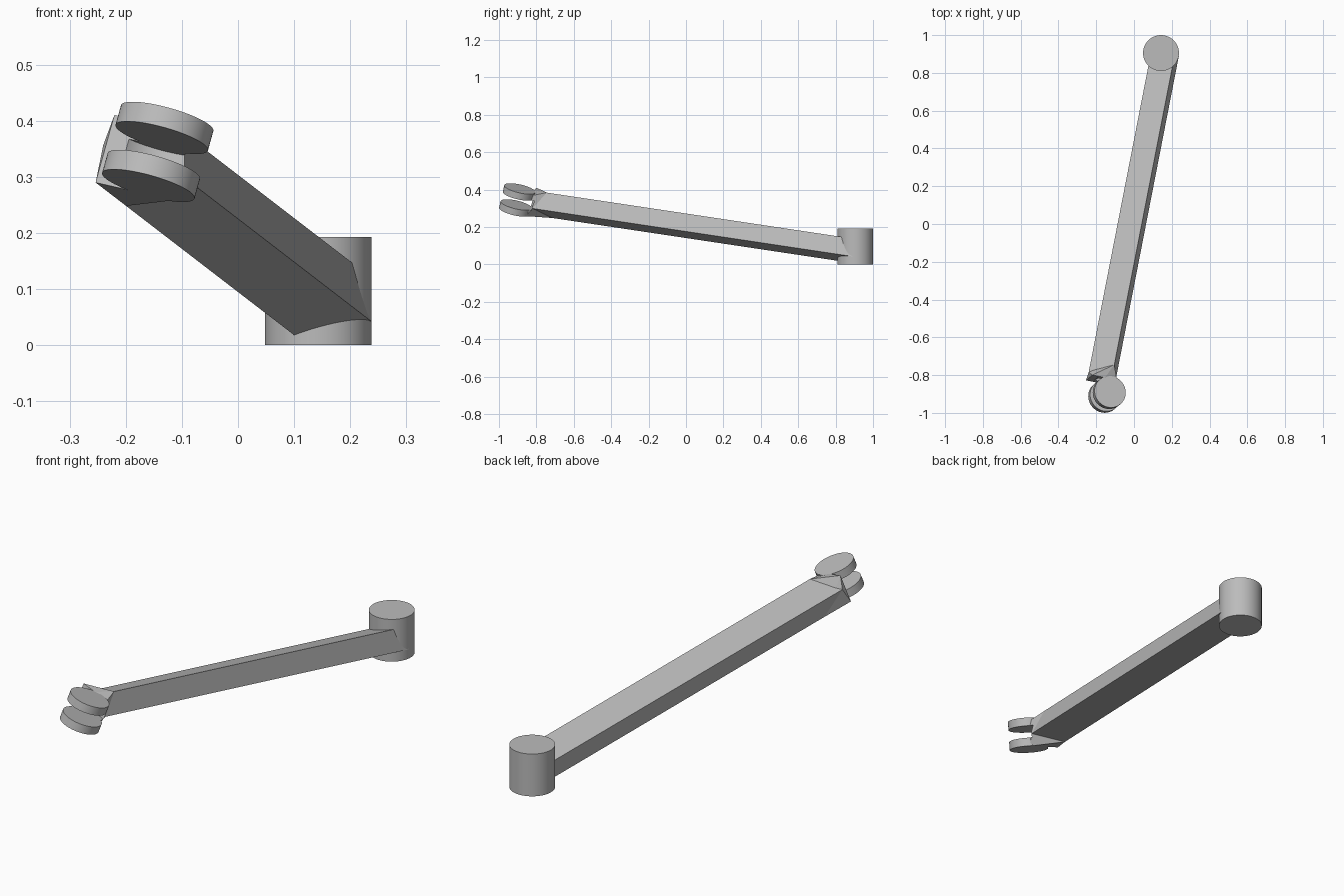
import bpy, bmesh, math
from mathutils import Vector

cube = bpy.data.objects.get("Cube")
if cube:
    bpy.data.objects.remove(cube)

grey = bpy.data.materials.new("plain grey")
grey.use_nodes = True
grey.diffuse_color = (0.5, 0.5, 0.5, 1)
grey.node_tree.nodes["Principled BSDF"].inputs["Base Color"].default_value = (0.5, 0.5, 0.5, 1)


def finish(name, bm):
    bmesh.ops.recalc_face_normals(bm, faces=bm.faces)
    mesh = bpy.data.meshes.new(name)
    bm.to_mesh(mesh)
    bm.free()
    mesh.materials.append(grey)
    obj = bpy.data.objects.new(name, mesh)
    bpy.context.collection.objects.link(obj)
    return obj


def disc(name, centre, axis, radius, height):
    """Cylinder with smooth sides and sharp rims."""
    bm = bmesh.new()
    bmesh.ops.create_cone(bm, cap_ends=True, segments=64, radius1=radius,
                          radius2=radius, depth=height)
    obj = finish(name, bm)
    obj.location = centre
    obj.rotation_mode = 'QUATERNION'
    obj.rotation_quaternion = Vector((0, 0, 1)).rotation_difference(axis)
    bpy.ops.object.select_all(action='DESELECT')
    obj.select_set(True)
    bpy.context.view_layer.objects.active = obj
    bpy.ops.object.shade_smooth_by_angle(angle=math.radians(30))
    return obj


def hull(name, points):
    """Flat-faced convex solid around a few corner points."""
    bm = bmesh.new()
    for p in points:
        bm.verts.new(p)
    res = bmesh.ops.convex_hull(bm, input=bm.verts)
    loose = {g for g in res["geom_interior"] if isinstance(g, bmesh.types.BMVert)}
    bmesh.ops.delete(bm, geom=list(loose), context='VERTS')
    bmesh.ops.dissolve_limit(bm, angle_limit=math.radians(1), verts=bm.verts, edges=bm.edges)
    return finish(name, bm)


# Long edges of the slanting, rolled bar, as x and z where y = 0
EDGES = {"top": (0.041, 0.272), "right": (0.064, 0.176),
         "bottom": (-0.060, 0.141), "left": (-0.087, 0.239)}


def on_edge(edge, y):
    x, z = EDGES[edge]
    return Vector((x + 0.195 * y, y, z - 0.15 * y))


# Upright pivot at the back
disc("base_pivot", (0.143, 0.905, 0.0965), Vector((0, 0, 1)), 0.095, 0.193)

# Bar between the pivot and the fork
front_end = [on_edge("top", -0.745), on_edge("left", -0.785),
             on_edge("right", -0.82), on_edge("bottom", -0.715)]
hull("arm_bar", front_end + [on_edge(e, 0.89) for e in EDGES])

# Tilted frame of the fork: axis, direction back to the bar, sideways
axis = Vector((0.262, 0.219, 0.94)).normalized()
back = Vector((0.189, 0.971, -0.146))
back = (back - axis * back.dot(axis)).normalized()
side = back.cross(axis)
middle = Vector((-0.143, -0.902, 0.3445))


def fork_point(s, b, a):
    return middle + side * s + back * b + axis * a


# Fork discs
for name, sign in (("upper_fork_disc", 1), ("lower_fork_disc", -1)):
    disc(name, middle + axis * sign * 0.0455, axis, 0.0855, 0.037)

# Neck joining the bar to the discs, hollowed by a round slot
neck = hull("fork_neck", front_end + [
    fork_point(-0.11, 0.068, 0.064), fork_point(-0.11, 0.068, -0.064),
    fork_point(-0.04, 0.07, 0.064), fork_point(0.03, 0.07, 0.05),
    fork_point(0.035, 0.07, -0.064)])
slot = disc("slot_cutter", middle, axis, 0.1, 0.054)
slot.hide_render = True
slot.hide_viewport = True
cut = neck.modifiers.new("slot", 'BOOLEAN')
cut.operation = 'DIFFERENCE'
cut.solver = 'EXACT'
cut.object = slot
